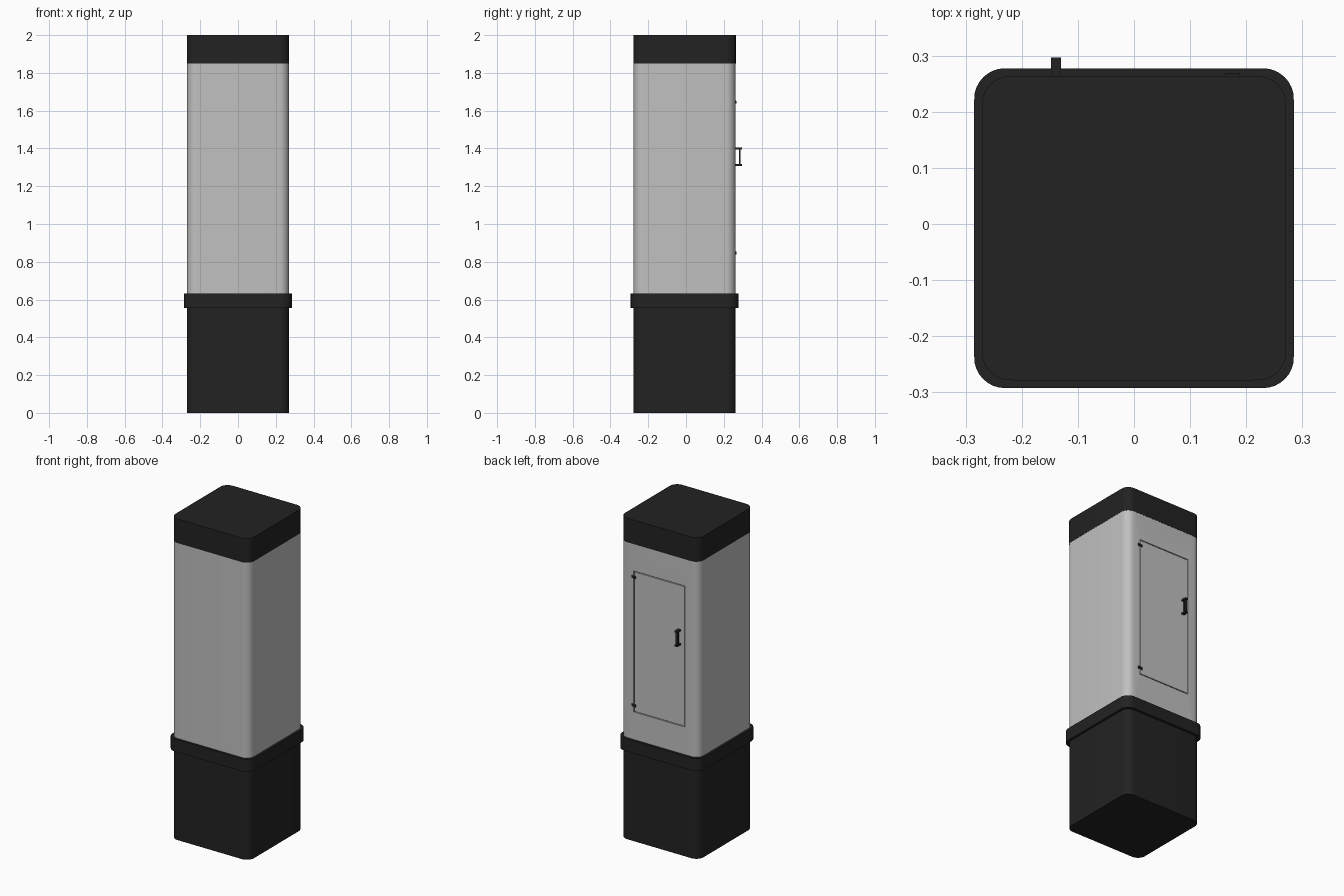
import bpy
import math

if "Cube" in bpy.data.objects:
    bpy.data.objects.remove(bpy.data.objects["Cube"], do_unlink=True)

CENTRE_Y = -0.0075   # the handle shifts the column off centre
HALF = 0.27
BACK = CENTRE_Y + HALF - 0.004


def make_material(name, value):
    mat = bpy.data.materials.new(name)
    mat.use_nodes = True
    colour = (value, value, value, 1)
    mat.diffuse_color = colour
    mat.node_tree.nodes["Principled BSDF"].inputs["Base Color"].default_value = colour
    return mat


black = make_material("matte black", 0.016)
grey = make_material("light grey", 0.53)


def box(name, lo, hi, mat):
    """Axis-aligned box between two corners."""
    bpy.ops.mesh.primitive_cube_add(
        size=1, location=[(a + b) / 2 for a, b in zip(lo, hi)])
    obj = bpy.context.object
    obj.name = name
    obj.scale = [b - a for a, b in zip(lo, hi)]
    bpy.ops.object.transform_apply(location=False, rotation=False, scale=True)
    obj.data.materials.append(mat)
    return obj


def bevel(obj, width, segments, pick):
    """Round the edges for which pick(first, second vertex) holds."""
    layer = obj.data.attributes.new("bevel_weight_edge", "FLOAT", "EDGE")
    verts = obj.data.vertices
    for edge in obj.data.edges:
        a, b = (verts[i].co for i in edge.vertices)
        layer.data[edge.index].value = 1.0 if pick(a, b) else 0.0
    mod = obj.modifiers.new("Bevel", "BEVEL")
    mod.limit_method = "WEIGHT"
    mod.width = width
    mod.segments = segments
    bpy.context.view_layer.objects.active = obj
    bpy.ops.object.modifier_apply(modifier=mod.name)


def upright(a, b):
    return abs(a.z - b.z) > 0.01


def smooth():
    bpy.ops.object.shade_smooth_by_angle(angle=math.radians(35))


def column(name, half, z0, z1, mat, corner, rim=0, rim_bottom=False):
    """Square section with rounded corners and optionally rounded rims."""
    obj = box(name, (-half, CENTRE_Y - half, z0),
              (half, CENTRE_Y + half, z1), mat)
    bevel(obj, corner, 8, upright)
    if rim:
        top = max(v.co.z for v in obj.data.vertices) - 0.001
        bevel(obj, rim, 5, lambda a, b: (a.z > top and b.z > top) or
              (rim_bottom and a.z < -top and b.z < -top))
    smooth()
    return obj


# Main column
column("base", HALF, 0, 0.56, black, 0.05)
column("band", 0.285, 0.555, 0.633, black, 0.055, 0.025, True)
body = column("body", HALF, 0.6, 1.86, grey, 0.05)
column("cap", HALF + 0.001, 1.85, 2.0, black, 0.05, 0.022)

# Door outline cut as a narrow groove into the back
DOOR_X, DOOR_LOW, DOOR_HIGH, GAP = 0.175, 0.807, 1.68, 0.0025
surface = CENTRE_Y + HALF
strips = []
for x in (-DOOR_X, DOOR_X):
    strips.append(((x - GAP, DOOR_LOW - GAP), (x + GAP, DOOR_HIGH + GAP)))
for z in (DOOR_LOW, DOOR_HIGH):
    strips.append(((-DOOR_X - GAP, z - GAP), (DOOR_X + GAP, z + GAP)))
for lo, hi in strips:
    cutter = box("door_gap_cutter", (lo[0], surface - 0.008, lo[1]),
                 (hi[0], surface + 0.02, hi[1]), grey)
    mod = body.modifiers.new("Door gap", "BOOLEAN")
    mod.operation = "DIFFERENCE"
    mod.solver = "EXACT"
    mod.object = cutter
    bpy.context.view_layer.objects.active = body
    bpy.ops.object.modifier_apply(modifier=mod.name)
    bpy.data.objects.remove(cutter, do_unlink=True)

# Door handle: two posts joined by a grip
HANDLE_X, HANDLE_W = -0.139, 0.009
for label, z in (("lower", 1.313), ("upper", 1.4)):
    box("handle_post_" + label, (HANDLE_X - HANDLE_W, BACK, z - 0.005),
        (HANDLE_X + HANDLE_W, 0.2965, z + 0.005), black)
box("handle_grip", (HANDLE_X - HANDLE_W, 0.281, 1.313),
    (HANDLE_X + HANDLE_W, 0.288, 1.4), black)

# Door hinges
for label, z in (("lower", 0.846), ("upper", 1.645)):
    hinge = box("hinge_" + label, (DOOR_X - 0.014, BACK, z - 0.008),
                (DOOR_X + 0.014, surface + 0.006, z + 0.008), black)
    bevel(hinge, 0.004, 2, lambda a, b: abs(a.x - b.x) > 0.01)
    smooth()
